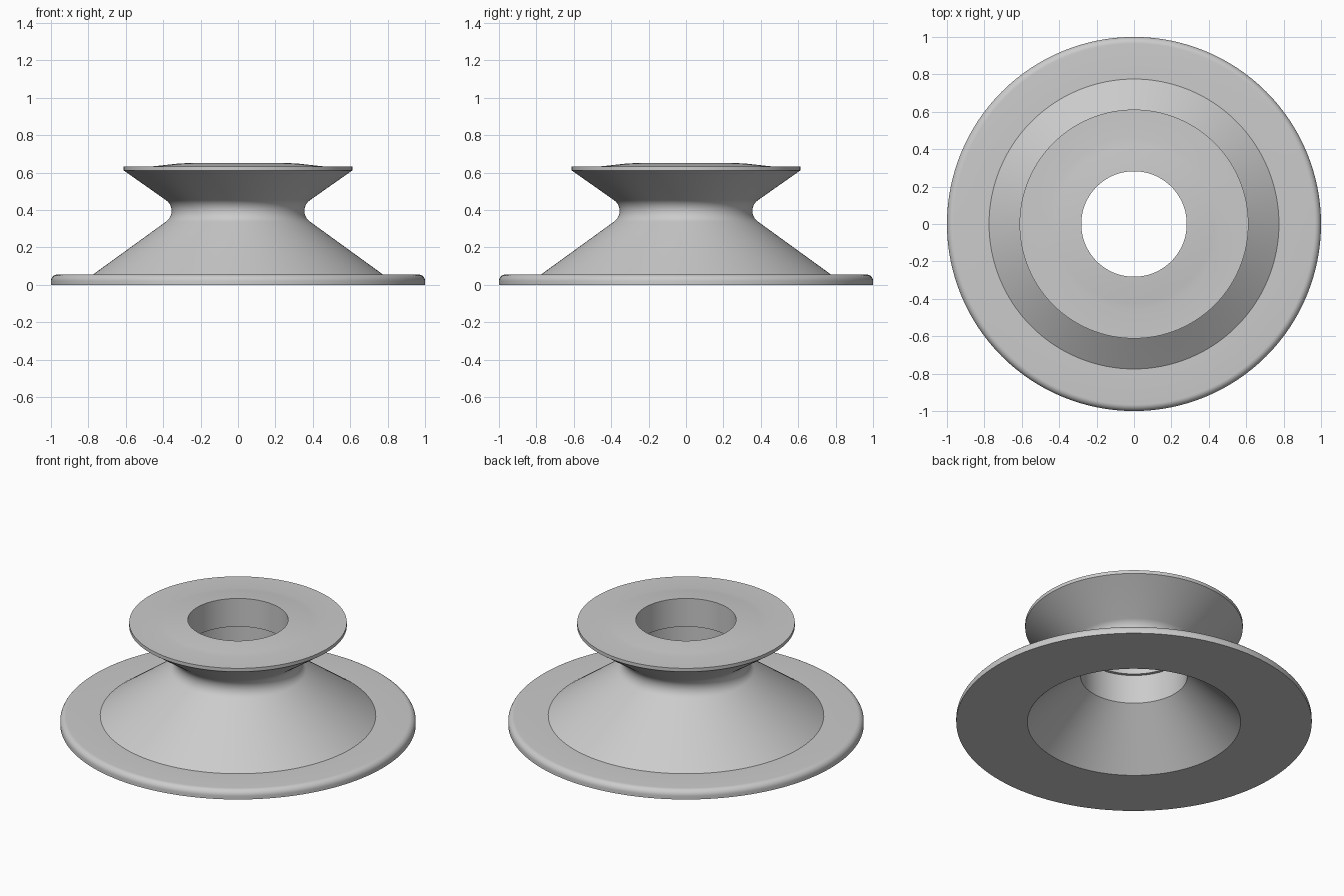
import bpy
import bmesh
from math import cos, sin, pi, radians

cube = bpy.data.objects.get("Cube")
if cube:
    bpy.data.objects.remove(cube, do_unlink=True)

SEGMENTS = 128

grey = bpy.data.materials.new("plain grey")
grey.use_nodes = True
colour = (0.6, 0.6, 0.6, 1)
grey.diffuse_color = colour
grey.node_tree.nodes["Principled BSDF"].inputs["Base Color"].default_value = colour


def arc(r, z, radius, start, end, steps):
    """Points of an arc in the radius-height plane, angles in degrees."""
    angles = [radians(start + (end - start) * i / steps) for i in range(steps + 1)]
    return [(r + radius * cos(a), z + radius * sin(a)) for a in angles]


def lathe(name, profile, material):
    """Turn a closed profile around the vertical axis."""
    bm = bmesh.new()
    verts = [bm.verts.new((r, 0, z)) for r, z in profile]
    edges = [bm.edges.new((v, verts[(i + 1) % len(verts)])) for i, v in enumerate(verts)]
    bmesh.ops.spin(bm, geom=verts + edges, cent=(0, 0, 0), axis=(0, 0, 1),
                   angle=2 * pi, steps=SEGMENTS, use_merge=True)
    bmesh.ops.remove_doubles(bm, verts=bm.verts, dist=0.0001)
    bmesh.ops.recalc_face_normals(bm, faces=bm.faces)
    mesh = bpy.data.meshes.new(name)
    bm.to_mesh(mesh)
    bm.free()
    mesh.materials.append(material)
    obj = bpy.data.objects.new(name, mesh)
    bpy.context.collection.objects.link(obj)
    bpy.ops.object.select_all(action="DESELECT")
    obj.select_set(True)
    bpy.context.view_layer.objects.active = obj
    bpy.ops.object.shade_smooth_by_angle(angle=radians(25))
    return obj


# Base flange with a rounded upper rim
flange = [(0.6, 0), (1, 0)] + arc(0.965, 0.02, 0.035, 0, 90, 8)

# Lower cone, rounded waist and upper cone
waist = [(0.775, 0.055)] + arc(0.425, 0.395, 0.07, 235, 125, 14)

# Top plate, gently raised around the hole
top_plate = [(0.612, 0.612), (0.612, 0.633), (0.46, 0.633), (0.42, 0.637),
             (0.33, 0.647), (0.282, 0.65)]

# Stepped bore opening into the hollow cone
bore = [(0.282, 0.475), (0.3, 0.475), (0.3, 0.296)]

lathe("flanged_spool", flange + waist + top_plate + bore, grey)
